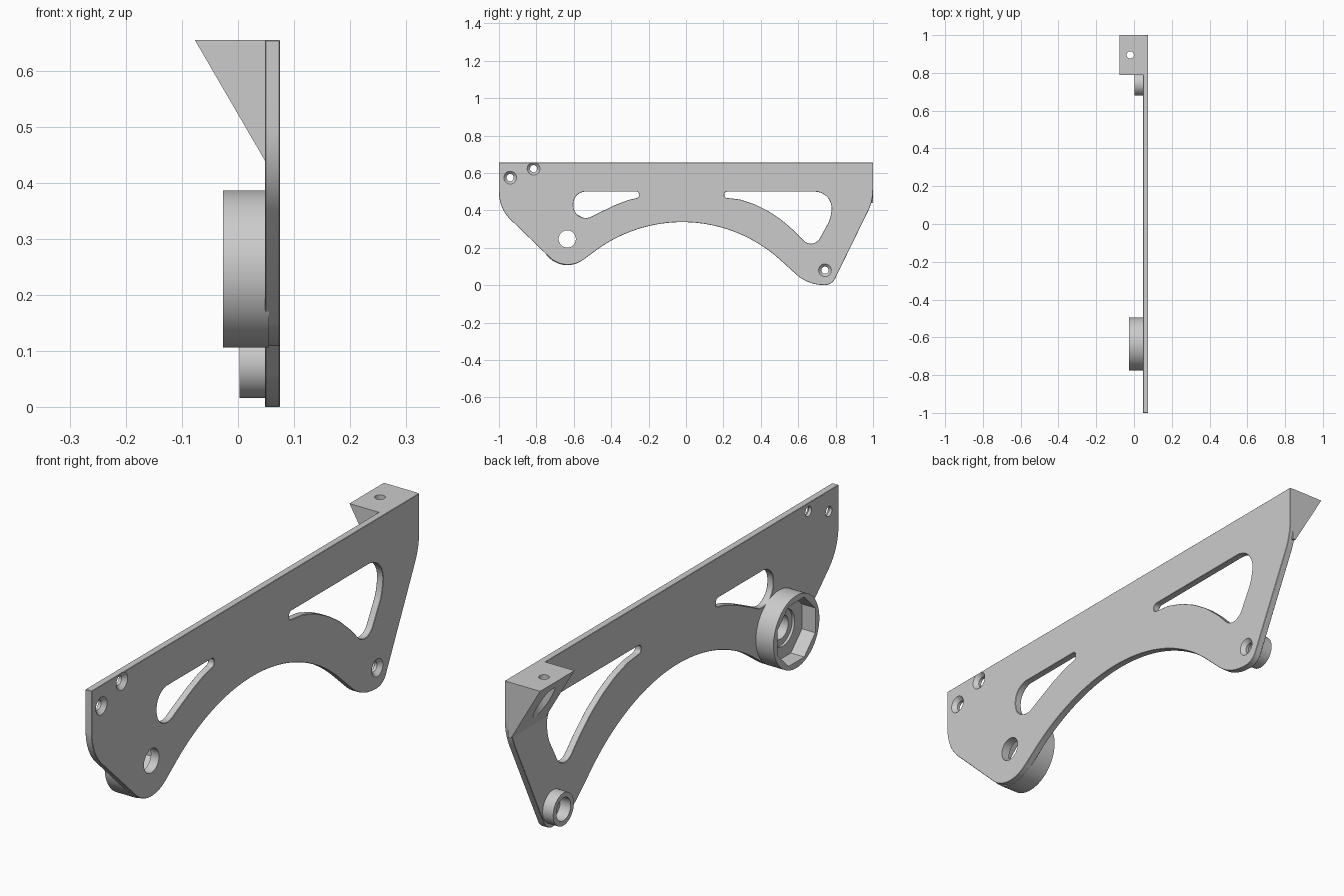
import bpy
import bmesh
from math import sin, cos, tan, pi, radians, asin
from mathutils import Vector

if "Cube" in bpy.data.objects:
    bpy.data.objects.remove(bpy.data.objects["Cube"])

grey = bpy.data.materials.new("plain grey")
grey.use_nodes = True
grey.diffuse_color = (0.6, 0.6, 0.6, 1)
grey.node_tree.nodes["Principled BSDF"].inputs["Base Color"].default_value = (0.6, 0.6, 0.6, 1)

PLACE = {
    "x": lambda d, a, b: (d, a, b),
    "y": lambda d, a, b: (a, d, b),
    "z": lambda d, a, b: (a, b, d),
}


def loft(name, rings, axis="x"):
    """Closed solid through rings of equal length, each (depth, points)."""
    bm = bmesh.new()
    loops = [[bm.verts.new(PLACE[axis](d, *p)) for p in pts] for d, pts in rings]
    bm.faces.new(loops[0])
    bm.faces.new(loops[-1])
    n = len(loops[0])
    for lo, hi in zip(loops, loops[1:]):
        for i in range(n):
            j = (i + 1) % n
            bm.faces.new((lo[i], lo[j], hi[j], hi[i]))
    bmesh.ops.recalc_face_normals(bm, faces=bm.faces)
    mesh = bpy.data.meshes.new(name)
    bm.to_mesh(mesh)
    bm.free()
    mesh.materials.append(grey)
    ob = bpy.data.objects.new(name, mesh)
    bpy.context.collection.objects.link(ob)
    return ob


def circle(c, r, n=64):
    return [(c[0] + r * cos(2 * pi * (i + 0.5) / n), c[1] + r * sin(2 * pi * (i + 0.5) / n)) for i in range(n)]


def turned(name, c, profile, axis="x", n=64):
    """Turned solid from (depth, radius) steps."""
    return loft(name, [(d, circle(c, r, n)) for d, r in profile], axis)


def rounded(corners, steps=10):
    """Polygon whose (a, b, radius) corners are filleted."""
    out = []
    for i, (a, b, r) in enumerate(corners):
        p = Vector((a, b))
        if r == 0:
            out.append((a, b))
            continue
        u = (Vector(corners[i - 1][:2]) - p).normalized()
        v = (Vector(corners[(i + 1) % len(corners)][:2]) - p).normalized()
        half = u.angle(v) / 2
        centre = p + (u + v).normalized() * r / sin(half)
        start = p + u * r / tan(half) - centre
        end = p + v * r / tan(half) - centre
        sweep = pi - 2 * half
        for k in range(steps + 1):
            t = k / steps
            q = centre + (start * sin((1 - t) * sweep) + end * sin(t * sweep)) / sin(sweep)
            out.append((q.x, q.y))
    return out


def activate(ob):
    bpy.ops.object.select_all(action="DESELECT")
    ob.select_set(True)
    bpy.context.view_layer.objects.active = ob


def cut(ob, *cutters):
    activate(ob)
    for c in cutters:
        m = ob.modifiers.new("cut", "BOOLEAN")
        m.operation = "DIFFERENCE"
        m.solver = "EXACT"
        m.object = c
        bpy.ops.object.modifier_apply(modifier=m.name)
        bpy.data.objects.remove(c)


def finish(ob):
    activate(ob)
    bpy.ops.object.shade_smooth_by_angle(angle=radians(30))


INNER, OUTER, TOP = 0.048, 0.075, 0.655
CUP, BOSS = (-0.635, 0.247), (0.743, 0.08)

# side plate outline with the wide arch underneath
arch_r, arch_y = 0.78, -0.02
a0, a1 = asin(-0.48 / arch_r), asin(0.52 / arch_r)
arch = []
for i in range(41):
    a = a0 + (a1 - a0) * i / 40
    arch.append((arch_y + arch_r * sin(a), 0.337 - arch_r * (1 - cos(a)), 0))
outline = rounded(
    [(-1, TOP, 0), (-1, 0.41, 0.2), (-0.645, 0.067, 0.14)]
    + arch
    + [(0.65, 0.002, 0.22), (0.78, 0, 0.06), (1, 0.45, 0.26), (1, TOP, 0)])
plate = loft("side_plate", [(INNER, outline), (OUTER, outline)])

# lightening slots
rear_slot = rounded([
    (0.205, 0.5, 0.015), (0.205, 0.468, 0.014), (0.29, 0.458, 0.1), (0.366, 0.433, 0.2),
    (0.44, 0.396, 0.3), (0.51, 0.35, 0.3), (0.58, 0.289, 0.3), (0.68, 0.185, 0.055),
    (0.77, 0.35, 0.15), (0.795, 0.5, 0.09)])
front_slot = rounded([
    (-0.602, 0.5, 0.065), (-0.602, 0.315, 0.066), (-0.48, 0.38, 0.2), (-0.38, 0.428, 0.2),
    (-0.31, 0.455, 0.2), (-0.252, 0.468, 0.014), (-0.252, 0.5, 0.015)])
cut(plate, *[loft("slot_cutter", [(0, s), (0.2, s)]) for s in (rear_slot, front_slot)])

# softened plate edges
bevel = plate.modifiers.new("edge", "BEVEL")
bevel.width = 0.004
bevel.segments = 1
bevel.limit_method = "ANGLE"
bevel.angle_limit = radians(60)
bpy.ops.object.modifier_apply(modifier=bevel.name)

# countersunk screw holes and the larger pivot hole
sink = [(0, 0.019), (0.06, 0.019), (OUTER, 0.034), (0.09, 0.034)]
holes = [turned("screw_cutter", c, sink) for c in ((-0.94, 0.575), (-0.815, 0.623), BOSS)]
cut(plate, *holes, turned("pivot_cutter", CUP, [(0, 0.046), (0.1, 0.046)]))
finish(plate)

# large cup with faceted pocket and stepped floor
cup = turned("bearing_cup", CUP, [(-0.027, 0.14), (0.055, 0.14)], n=96)
cut(cup,
    turned("pocket_cutter", CUP, [(-0.1, 0.125), (0.03, 0.125)], n=8),
    turned("floor_cutter", CUP, [(0, 0.07), (0.04, 0.07)]),
    turned("bore_cutter", CUP, [(0, 0.046), (0.1, 0.046)]))
finish(cup)

# small hollow boss
boss = turned("screw_boss", BOSS, [(0.003, 0.063), (0.053, 0.063)])
cut(boss, turned("boss_cutter", BOSS, [(-0.1, 0.044), (0.1, 0.044)]))
finish(boss)

# wedge bracket with a vertical screw hole, widened from below
wedge = [(-0.077, TOP), (0.06, TOP), (0.06, 0.44), (INNER, 0.44)]
bracket = loft("mount_bracket", [(0.79, wedge), (1, wedge)], "y")
cut(bracket, turned("mount_cutter", (-0.02, 0.895),
                    [(0.3, 0.038), (0.615, 0.038), (0.616, 0.019), (0.8, 0.019)], "z"))
finish(bracket)
